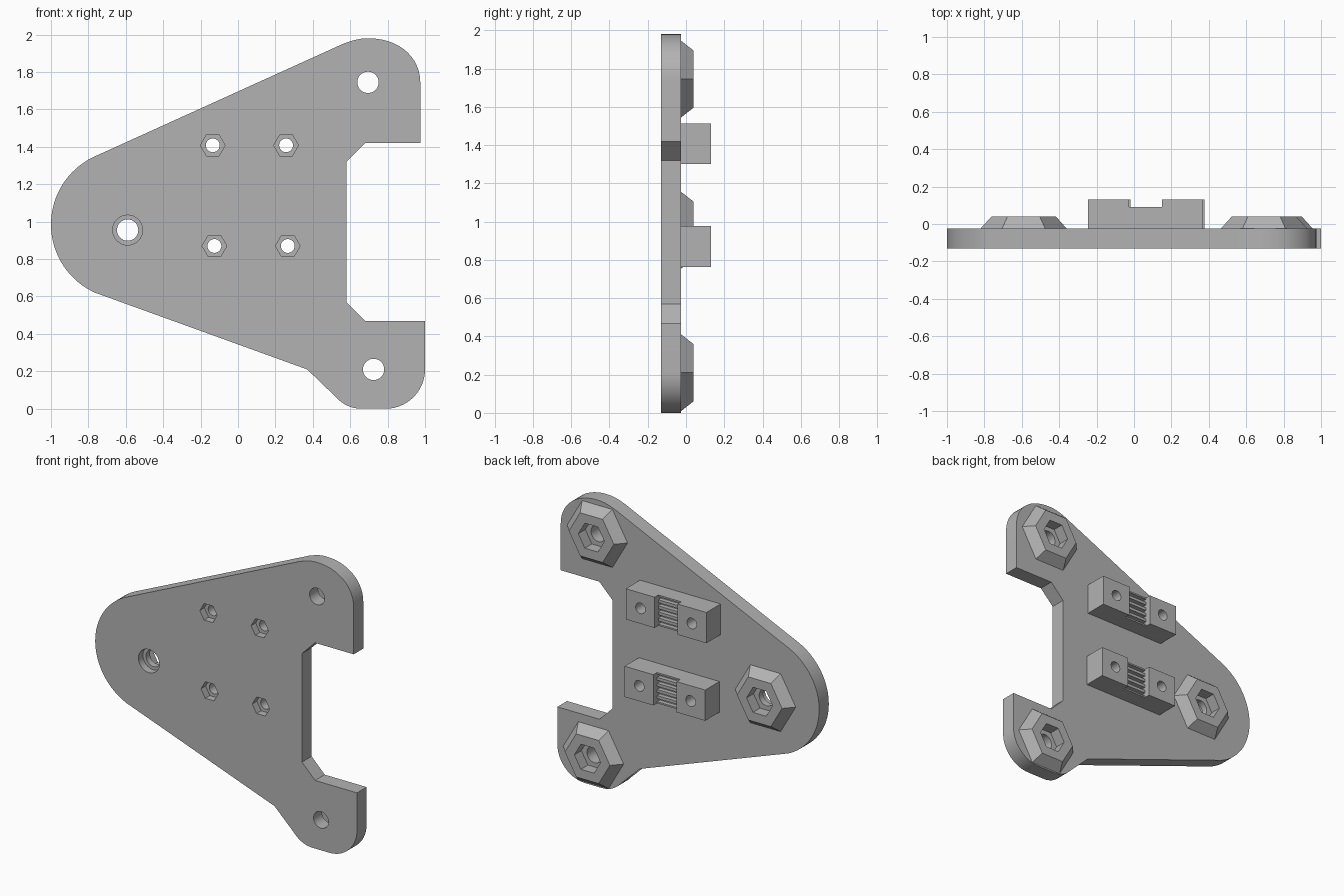
import bpy, bmesh
from math import cos, sin, pi, radians
from mathutils import Vector
from mathutils.geometry import interpolate_bezier

if "Cube" in bpy.data.objects:
    bpy.data.objects.remove(bpy.data.objects["Cube"])

FRONT, BACK = -0.13, -0.025
BOSS_TOP, BLOCK_TOP = 0.04, 0.13

grey = bpy.data.materials.new("plain grey")
grey.use_nodes = True
colour = (0.45, 0.45, 0.45, 1)
grey.diffuse_color = colour
grey.node_tree.nodes["Principled BSDF"].inputs["Base Color"].default_value = colour


def ring(x, z, r, n=32, start=0, end=360):
    """Points of a circle, polygon or arc in the x-z plane."""
    full = end - start == 360
    count = n if full else n + 1
    angles = [radians(start + (end - start) * i / n) for i in range(count)]
    return [(x + r * cos(a), z + r * sin(a)) for a in angles]


def bend(a, b, c, d, n=14):
    pts = interpolate_bezier(Vector(a), Vector(b), Vector(c), Vector(d), n)
    return [(p[0], p[1]) for p in pts]


def loft(name, profile, y0, y1, back_profile=None):
    """Solid between a front profile and a back profile."""
    bm = bmesh.new()
    a = [bm.verts.new((x, y0, z)) for x, z in profile]
    b = [bm.verts.new((x, y1, z)) for x, z in back_profile or profile]
    bm.faces.new(a)
    bm.faces.new(b[::-1])
    for i in range(len(a)):
        j = (i + 1) % len(a)
        bm.faces.new((a[j], a[i], b[i], b[j]))
    bmesh.ops.recalc_face_normals(bm, faces=bm.faces)
    mesh = bpy.data.meshes.new(name)
    bm.to_mesh(mesh)
    bm.free()
    mesh.materials.append(grey)
    obj = bpy.data.objects.new(name, mesh)
    bpy.context.collection.objects.link(obj)
    return obj


def carve(obj, cutters):
    """Subtract the cutters, then shade the result."""
    for c in cutters:
        c.hide_render = True
        mod = obj.modifiers.new("cut", 'BOOLEAN')
        mod.operation, mod.solver, mod.object = 'DIFFERENCE', 'EXACT', c
    graph = bpy.context.evaluated_depsgraph_get()
    mesh = bpy.data.meshes.new_from_object(obj.evaluated_get(graph))
    obj.modifiers.clear()
    obj.data = mesh
    for c in cutters:
        bpy.data.objects.remove(c)
    bpy.ops.object.select_all(action='DESELECT')
    obj.select_set(True)
    bpy.context.view_layer.objects.active = obj
    bpy.ops.object.shade_smooth_by_angle(angle=radians(25))


# Layout of mounting points and belt clamps
mounts = {"upper": (0.695, 1.745), "lower": (0.725, 0.21), "side": (-0.59, 0.955)}
clamps = {"upper": (0.061, 1.408), "lower": (0.07, 0.87)}
BOLT_X, BOLT_R = 0.196, 0.037

# Plate outline, anticlockwise from the upper arm
outline = [(0.68, 1.42), (0.975, 1.42)]
outline += bend((0.975, 1.74), (0.975, 1.89), (0.85, 1.98), (0.70, 1.98))
outline += bend((0.69, 1.98), (0.64, 1.98), (0.60, 1.965), (0.56, 1.95), 6)
outline += ring(-0.6, 0.985, 0.4, 32, 116, 246)
outline += [(0.37, 0.21)]
outline += bend((0.51, 0.075), (0.55, 0.03), (0.595, 0.0), (0.66, 0.0), 8)
outline += ring(0.79, 0.21, 0.21, 14, 270, 360)
outline += [(1.0, 0.47), (0.68, 0.47), (0.58, 0.57), (0.58, 1.32)]

plate = loft("mounting_plate", outline, FRONT, BACK)
cuts = []
for x, z in mounts.values():
    cuts.append(loft("bolt_cut", ring(x, z, 0.057), -0.3, 0.3))
    cuts.append(loft("nut_cut", ring(x, z, 0.1, 6), BACK - 0.012, 0.3))
cuts.append(loft("counterbore_cut", ring(*mounts["side"], 0.08), -0.3, FRONT + 0.05))
for x, z in clamps.values():
    for s in (-1, 1):
        bx = x + s * BOLT_X
        cuts.append(loft("bolt_cut", ring(bx, z, BOLT_R, 24), -0.3, 0.3))
        cuts.append(loft("nut_cut", ring(bx, z, 0.066, 6), -0.3, FRONT + 0.05))
carve(plate, cuts)

# Tapered hexagonal bosses with nut pockets
for side, (x, z) in mounts.items():
    boss = loft(side + "_hex_boss", ring(x, z, 0.231, 6), BACK, BOSS_TOP,
                ring(x, z, 0.172, 6))
    carve(boss, [loft("nut_cut", ring(x, z, 0.1, 6), -0.3, 0.3)])

# Belt clamp blocks with a toothed channel
for side, (x, z) in clamps.items():
    w, h = 0.308, 0.106
    rect = [(x - w, z - h), (x + w, z - h), (x + w, z + h), (x - w, z + h)]
    block = loft(side + "_belt_clamp", rect, BACK, BLOCK_TOP)
    cuts = [loft("bolt_cut", ring(x + s * BOLT_X, z, BOLT_R, 24), -0.3, 0.3)
            for s in (-1, 1)]
    c = 0.088
    cuts.append(loft("channel_cut", [(x - c, z - 0.2), (x + c, z - 0.2),
                                     (x + c, z + 0.2), (x - c, z + 0.2)], 0.09, 0.3))
    for i in range(-2, 3):
        t, g = z + i * 0.042, 0.011
        cuts.append(loft("tooth_cut", [(x - c, t - g), (x + c, t - g),
                                       (x + c, t + g), (x - c, t + g)], 0.06, 0.2))
    carve(block, cuts)
